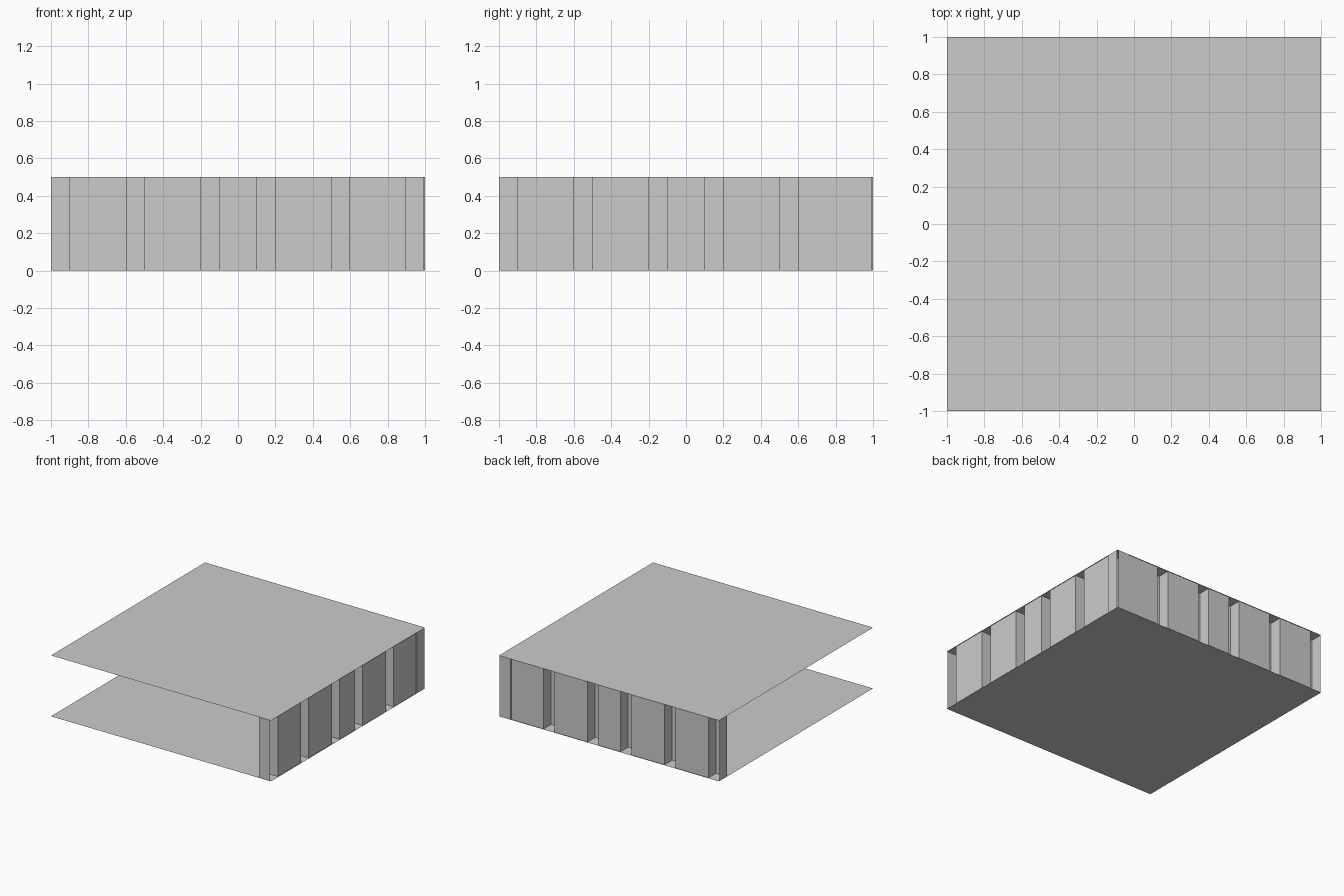
import bpy
from mathutils import Matrix

cube = bpy.data.objects.get("Cube")
if cube:
    bpy.data.objects.remove(cube, do_unlink=True)

HEIGHT = 0.5
DEPTH = 0.1     # depth of the wall recesses
INSET = 0.007   # walls sit just inside the plate edge

grey = bpy.data.materials.new("light grey")
grey.use_nodes = True
colour = (0.6, 0.6, 0.6, 1)
grey.diffuse_color = colour
grey.node_tree.nodes["Principled BSDF"].inputs["Base Color"].default_value = colour


def add_object(name, verts, faces):
    mesh = bpy.data.meshes.new(name)
    mesh.from_pydata(verts, [], faces)
    mesh.materials.append(grey)
    obj = bpy.data.objects.new(name, mesh)
    bpy.context.collection.objects.link(obj)
    return obj


def plate(name, z):
    corners = [(-1, -1, z), (1, -1, z), (1, 1, z), (-1, 1, z)]
    return add_object(name, corners, [(0, 1, 2, 3)])


def folded_wall(name, swap):
    """Pleated sheet along the +x side, or mirrored over the diagonal to +y."""
    outer, inner = 1 - INSET, 1 - DEPTH - INSET
    path = [(outer, -1)]
    # each recess is a pair of positions along the wall
    half = [(-1, -0.9), (-0.6, -0.5), (-0.2, -0.1)]
    recesses = half + [(-b, -a) for a, b in reversed(half)]
    for a, b in recesses:
        if a > -1:
            path.append((outer, a))
        path += [(inner, a), (inner, b), (outer, b)]
    if swap:
        path = [(y, x) for x, y in reversed(path)]
    n = len(path)
    verts = [(x, y, z) for z in (0, HEIGHT) for x, y in path]
    faces = [(i, i + 1, n + i + 1, n + i) for i in range(n - 1)]
    return add_object(name, verts, faces)


# Floor and roof sheets
floor = plate("floor_plate", 0)
floor.data.transform(Matrix.Identity(4))
floor.data.flip_normals()
plate("roof_plate", HEIGHT)

# Pleated walls on two adjoining sides
folded_wall("left_pleated_wall", False)
folded_wall("back_pleated_wall", True)
